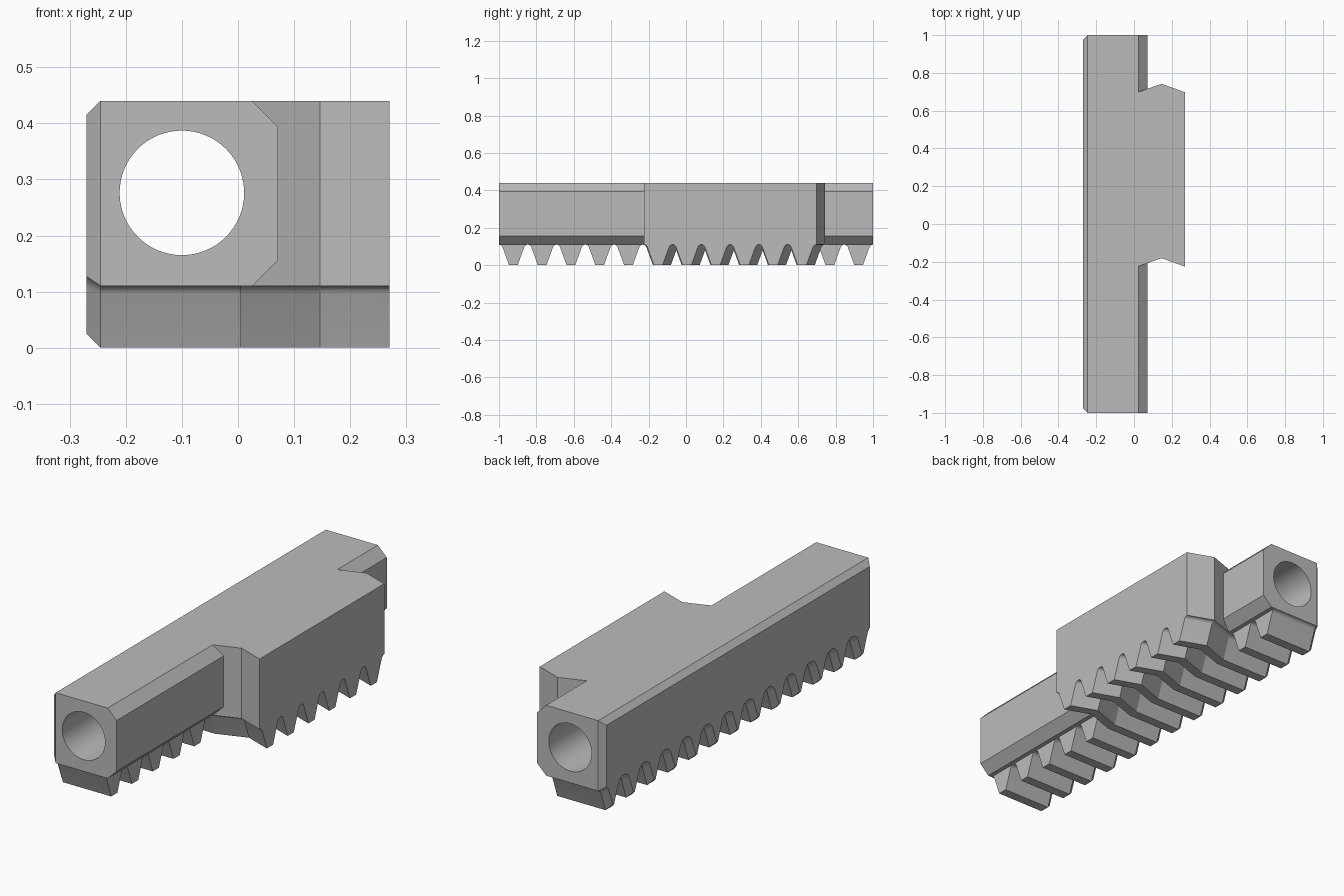
import bpy, bmesh, math

if "Cube" in bpy.data.objects:
    bpy.data.objects.remove(bpy.data.objects["Cube"])

TOP, ROOT, FILLET = 0.44, 0.11, 0.02
PITCH = 2 / 13
SLOPE = math.radians(20)
CHAMFER = 0.025
SPLIT = 0.005            # x where straight teeth turn into V-shaped teeth

steel = bpy.data.materials.new("plain_grey")
steel.diffuse_color = (0.5, 0.5, 0.5, 1)
steel.use_nodes = True
steel.node_tree.nodes["Principled BSDF"].inputs["Base Color"].default_value = steel.diffuse_color


def loft(name, sections):
    """Skin a list of matching closed 3D outlines and cap both ends."""
    bm = bmesh.new()
    rings = [[bm.verts.new(p) for p in s] for s in sections]
    n = len(rings[0])
    for a, b in zip(rings, rings[1:]):
        for i in range(n):
            j = (i + 1) % n
            bm.faces.new((a[i], a[j], b[j], b[i]))
    bm.faces.new(rings[0])
    bm.faces.new(rings[-1])
    bmesh.ops.recalc_face_normals(bm, faces=bm.faces)
    mesh = bpy.data.meshes.new(name)
    bm.to_mesh(mesh)
    bm.free()
    mesh.materials.append(steel)
    obj = bpy.data.objects.new(name, mesh)
    bpy.context.collection.objects.link(obj)
    return obj


def rack_outline(first, count, inset=0.0):
    """Side outline (y, z): toothed bottom, flat top, shrunk by inset."""
    y0, y1 = -1 + first * PITCH, -1 + (first + count) * PITCH
    arc_z, r, steps = ROOT - FILLET, FILLET + inset, 7
    tip = (PITCH / 2 - FILLET * math.cos(SLOPE)
           - (arc_z + FILLET * math.sin(SLOPE)) * math.tan(SLOPE)
           + inset * math.tan(SLOPE) - inset / math.cos(SLOPE))
    start = math.pi - SLOPE

    def flank(end):      # tip corner, then root fillet, relative to tooth centre
        pts = [(tip, inset)]
        for i in range(steps + 1):
            a = start + (end - start) * i / steps
            pts.append((PITCH / 2 + r * math.cos(a), arc_z + r * math.sin(a)))
        return pts

    clipped = math.acos(-inset / r)
    pts = []
    for k in range(count):
        c = y0 + (k + 0.5) * PITCH
        left = flank(clipped if k == 0 else math.pi / 2)
        right = flank(clipped if k == count - 1 else math.pi / 2)
        if k < count - 1:
            right.pop()  # shared with the next tooth
        pts += [(c - y, z) for y, z in reversed(left)]
        pts += [(c + y, z) for y, z in right]
    return pts + [(y1 - inset, TOP - inset), (y0 + inset, TOP - inset)]


def at_x(x, outline, shift=0.0):
    return [(x, y + shift, z) for y, z in outline]


# Toothed bar with chamfered left face
full = rack_outline(0, 13)
rack = loft("toothed_bar", [at_x(-0.27, rack_outline(0, 13, CHAMFER)),
                            at_x(-0.27 + CHAMFER, full), at_x(SPLIT, full)])

# Bevelled rail along the right side
rail_profile = [(SPLIT, ROOT), (0.025, ROOT), (0.071, 0.156),
                (0.071, 0.394), (0.025, TOP), (SPLIT, TOP)]
rail = loft("bevelled_rail", [[(x, y, z) for x, z in rail_profile] for y in (-1, 1)])

# Wide block with V-shaped teeth
block_outline = rack_outline(5, 6)
block = loft("wide_block", [at_x(SPLIT, block_outline),
                            at_x(0.146, block_outline, 0.05),
                            at_x(0.27, block_outline, 0.005)])

# Round bore cutter
bore_ring = [(-0.1 + 0.111 * math.cos(math.tau * i / 64),
              0.276 + 0.111 * math.sin(math.tau * i / 64)) for i in range(64)]
bore = loft("bore_cutter", [[(x, y, z) for x, z in bore_ring] for y in (-1.1, 1.1)])

# Join the parts and drill the bore
for other, op in ((rail, 'UNION'), (block, 'UNION'), (bore, 'DIFFERENCE')):
    mod = rack.modifiers.new(other.name, 'BOOLEAN')
    mod.operation, mod.object, mod.solver = op, other, 'EXACT'
    bpy.context.view_layer.objects.active = rack
    bpy.ops.object.modifier_apply(modifier=mod.name)
    bpy.data.objects.remove(other)

# Smooth the bore and root fillets, keep the other edges sharp
rack.name = "gear_rack"
rack.select_set(True)
bpy.context.view_layer.objects.active = rack
bpy.ops.object.shade_smooth_by_angle(angle=math.radians(15))
